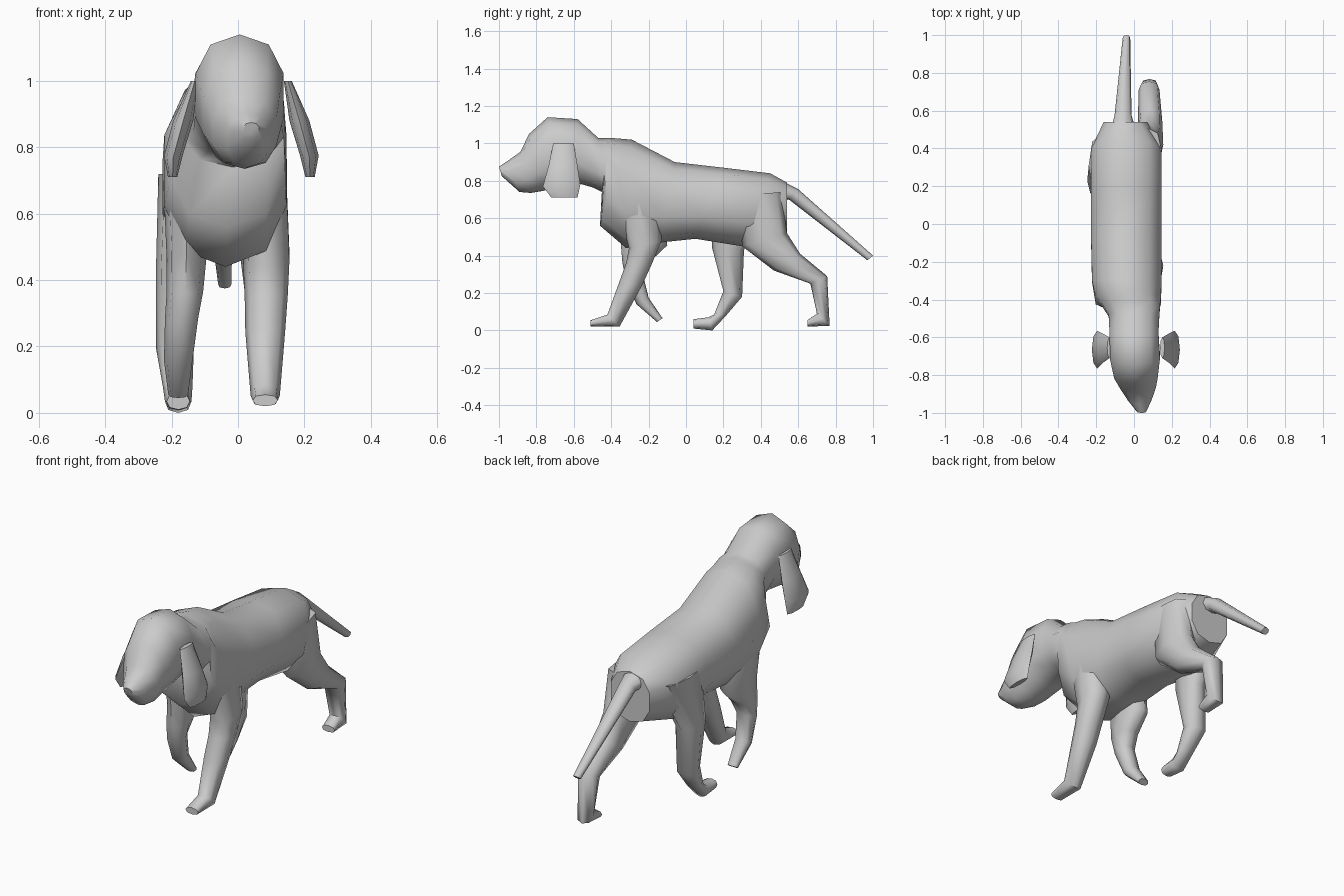
import bpy, bmesh, math


def loft(name, sections, sides=10, power=0.85):
    """Skin rings; each section is (y0, z0, y1, z1, x_centre, half_width),
    where the two yz points are the outline on either side of the part."""
    bm = bmesh.new()
    rings = []
    for y0, z0, y1, z1, xc, hw in sections:
        ring = []
        for i in range(sides):
            a = 2 * math.pi * i / sides
            c, s = math.cos(a), math.sin(a)
            c = math.copysign(abs(c) ** power, c)
            s = math.copysign(abs(s) ** power, s)
            ring.append(bm.verts.new((xc + hw * s,
                                      (y0 + y1) / 2 + c * (y0 - y1) / 2,
                                      (z0 + z1) / 2 + c * (z0 - z1) / 2)))
        rings.append(ring)
    for a, b in zip(rings, rings[1:]):
        for i in range(sides):
            j = (i + 1) % sides
            bm.faces.new((a[i], a[j], b[j], b[i]))
    bm.faces.new(rings[0])
    bm.faces.new(rings[-1])
    bmesh.ops.recalc_face_normals(bm, faces=bm.faces)
    me = bpy.data.meshes.new(name)
    bm.to_mesh(me)
    bm.free()
    ob = bpy.data.objects.new(name, me)
    bpy.context.collection.objects.link(ob)
    bpy.ops.object.select_all(action='DESELECT')
    ob.select_set(True)
    bpy.context.view_layer.objects.active = ob
    bpy.ops.object.shade_smooth_by_angle(angle=math.radians(55))
    return ob


# Head, neck and torso, from nose to rump
loft("head_and_torso", [
    (-1.00, 0.875, -0.985, 0.825, 0.04, 0.025),
    (-0.955, 0.905, -0.89, 0.74, 0.03, 0.065),
    (-0.885, 0.955, -0.83, 0.735, 0.02, 0.10),
    (-0.84, 1.05, -0.77, 0.745, 0.01, 0.12),
    (-0.74, 1.14, -0.66, 0.77, 0.005, 0.138),
    (-0.58, 1.13, -0.57, 0.785, 0.0, 0.135),
    (-0.47, 1.03, -0.50, 0.765, 0.0, 0.14),
    (-0.41, 1.03, -0.45, 0.74, -0.015, 0.16),
    (-0.35, 1.025, -0.46, 0.56, -0.03, 0.18),
    (-0.29, 1.02, -0.32, 0.44, -0.038, 0.192),
    (-0.06, 0.90, -0.14, 0.47, -0.04, 0.195),
    (0.20, 0.87, 0.05, 0.49, -0.04, 0.195),
    (0.45, 0.84, 0.30, 0.45, -0.04, 0.195),
    (0.54, 0.79, 0.54, 0.52, -0.045, 0.12),
])

# Drooping ears, mirrored about the head's centre line
for side, label in ((1, "right_ear"), (-1, "left_ear")):
    loft(label, [
        (-0.71, 1.00, -0.60, 1.00, 0.01 + side * 0.14, 0.012),
        (-0.735, 0.88, -0.58, 0.88, 0.01 + side * 0.175, 0.03),
        (-0.765, 0.77, -0.565, 0.78, 0.01 + side * 0.205, 0.028),
        (-0.72, 0.71, -0.58, 0.71, 0.01 + side * 0.207, 0.014),
    ], sides=8, power=1)

# Front legs: right one planted forward, left one lifted and bent
loft("front_right_leg", [
    (-0.38, 0.72, -0.14, 0.72, 0.075, 0.07),
    (-0.305, 0.44, -0.13, 0.48, 0.085, 0.07),
    (-0.32, 0.36, -0.185, 0.35, 0.085, 0.065),
    (-0.36, 0.25, -0.235, 0.24, 0.082, 0.06),
    (-0.42, 0.085, -0.355, 0.02, 0.082, 0.044),
    (-0.51, 0.055, -0.51, 0.02, 0.082, 0.038),
], sides=8)
loft("front_left_leg", [
    (-0.38, 0.70, -0.12, 0.70, -0.155, 0.07),
    (-0.35, 0.48, -0.10, 0.455, -0.155, 0.06),
    (-0.34, 0.36, -0.19, 0.37, -0.16, 0.055),
    (-0.32, 0.27, -0.23, 0.30, -0.17, 0.05),
    (-0.265, 0.14, -0.20, 0.175, -0.18, 0.043),
    (-0.155, 0.045, -0.125, 0.065, -0.18, 0.03),
], sides=8)

# Hind legs: right one stretched back, left one under the body
loft("hind_right_leg", [
    (0.28, 0.72, 0.51, 0.74, 0.07, 0.075),
    (0.30, 0.45, 0.54, 0.52, 0.08, 0.075),
    (0.47, 0.32, 0.61, 0.41, 0.085, 0.065),
    (0.665, 0.25, 0.755, 0.29, 0.08, 0.055),
    (0.70, 0.09, 0.768, 0.025, 0.082, 0.044),
    (0.65, 0.055, 0.65, 0.02, 0.082, 0.038),
], sides=8)
loft("hind_left_leg", [
    (0.14, 0.72, 0.48, 0.72, -0.165, 0.075),
    (0.14, 0.44, 0.31, 0.43, -0.185, 0.062),
    (0.20, 0.21, 0.30, 0.18, -0.19, 0.057),
    (0.15, 0.085, 0.215, 0.08, -0.182, 0.045),
    (0.12, 0.07, 0.14, 0.0, -0.18, 0.04),
    (0.04, 0.06, 0.04, 0.01, -0.18, 0.035),
], sides=8)

# Tail, tapering down and back from the rump
loft("tail", [
    (0.44, 0.835, 0.46, 0.68, -0.055, 0.08),
    (0.60, 0.755, 0.55, 0.70, -0.058, 0.045),
    (1.00, 0.40, 0.97, 0.375, -0.04, 0.02),
], sides=8)
